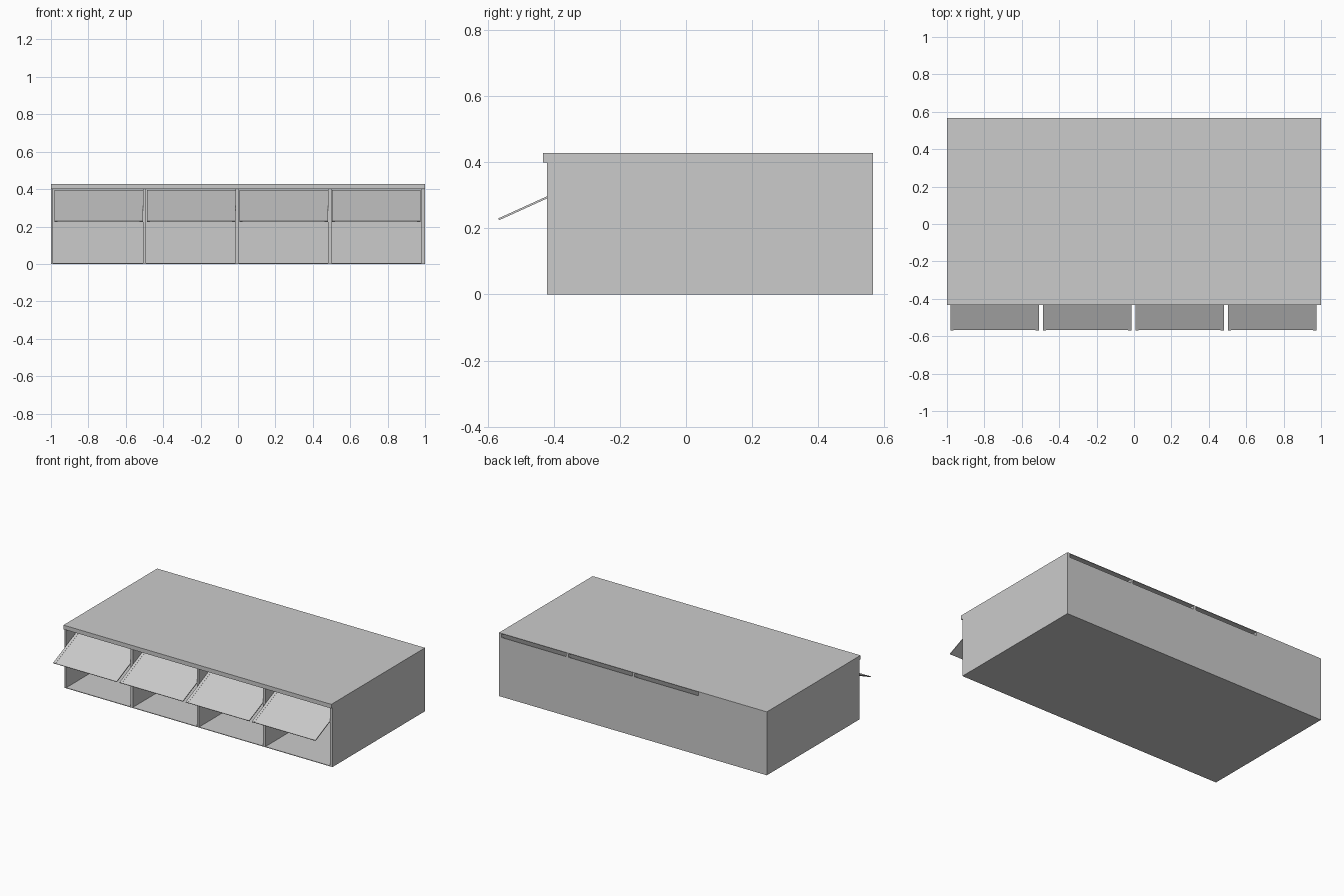
import bpy, math
from mathutils import Vector

if "Cube" in bpy.data.objects:
    bpy.data.objects.remove(bpy.data.objects["Cube"])

Y0, Y1, H = -0.421, 0.566, 0.428   # front, back, overall height
LIP = 0.40                         # underside of the front fascia


def box(name, x, y, z):
    bpy.ops.mesh.primitive_cube_add(size=1)
    o = bpy.context.object
    o.name = name
    for v in o.data.vertices:
        v.co = Vector([r[0] if c < 0 else r[1] for c, r in zip(v.co, (x, y, z))])
    return o


# shell: floor, roof sheet and front fascia
box("floor", (-1, 1), (Y0, Y1), (0, 0.004))
box("roof", (-1, 1), (-0.433, Y1), (H - 0.004, H))
box("fascia", (-1, 1), (-0.433, Y0), (LIP, H - 0.004))

# side walls and dividers
walls = [(-1, -0.988), (-0.508, -0.491), (-0.013, 0.004), (0.482, 0.499), (0.98, 1)]
names = ["left_wall", "divider_1", "divider_2", "divider_3", "right_wall"]
for name, x in zip(names, walls):
    box(name, x, (Y0, Y1), (0.004, H - 0.004))

# back panels: three bays keep a ventilation slot under the roof
for i in range(4):
    top = H - 0.004 if i == 0 else LIP
    box(f"back_panel_{i + 1}", (walls[i][1], walls[i + 1][0]),
        (Y1 - 0.006, Y1), (0.004, top))

# up-and-over doors, tilted half open
tip = Vector((-0.566, 0.225))
inner = Vector((-0.2, 0.391))
length = (inner - tip).length
angle = math.atan2(inner.y - tip.y, inner.x - tip.x)
for i in range(4):
    a, b = -0.982 + i * 0.4945, -0.508 + i * 0.4945
    parts = [box(f"door_panel_{i + 1}", (a + 0.018, b - 0.018), (0, length), (0.001, 0.005)),
             box(f"door_rail_left_{i + 1}", (a, a + 0.018), (0, length), (0, 0.006)),
             box(f"door_rail_right_{i + 1}", (b - 0.018, b), (0, length), (0, 0.006))]
    for p in parts:
        p.location = (0, tip.x, tip.y)
        p.rotation_euler.x = angle
